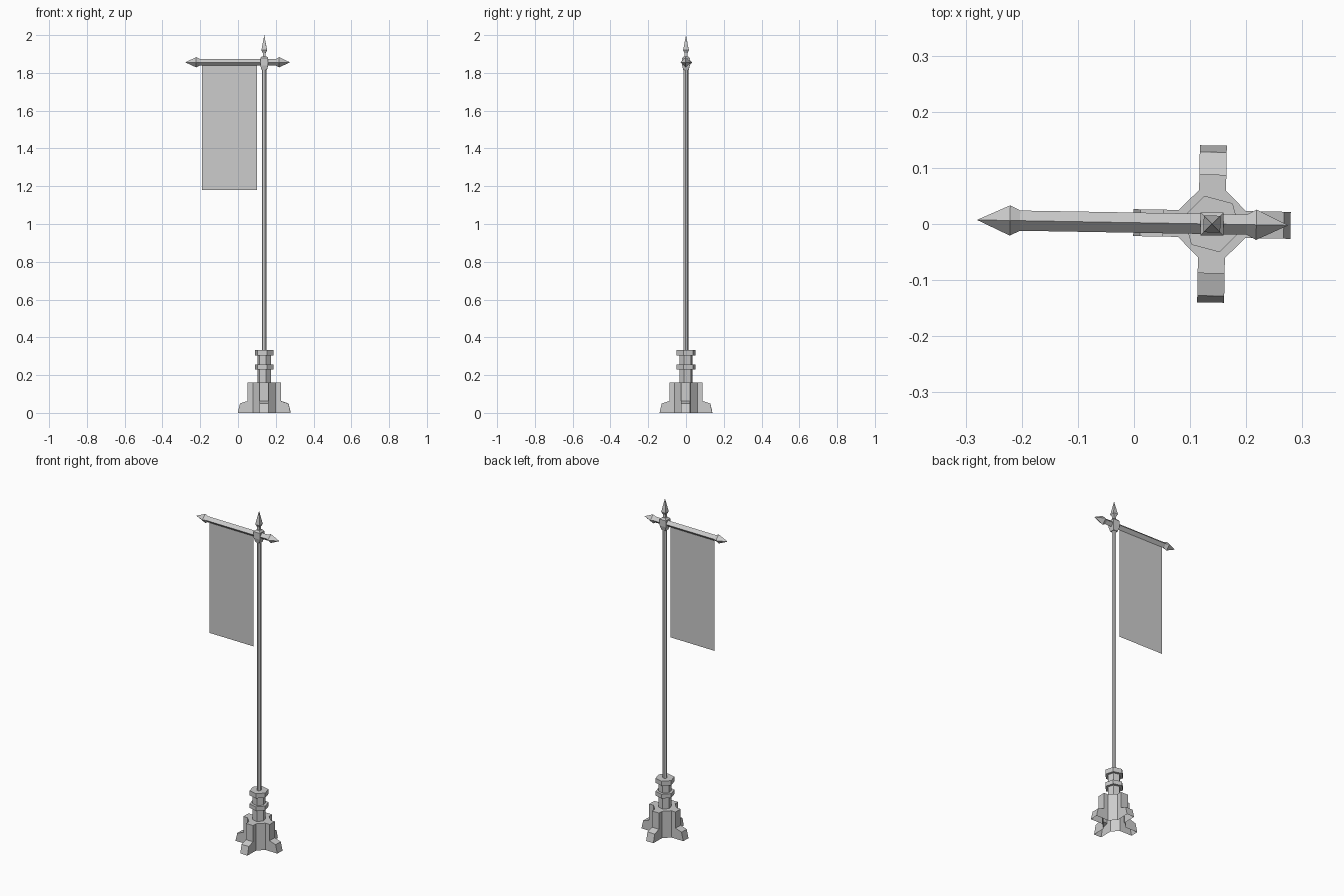
import bpy, bmesh, math
from mathutils import Matrix

cube = bpy.data.objects.get("Cube")
if cube:
    bpy.data.objects.remove(cube)

grey = bpy.data.materials.new("plain_grey")
grey.use_nodes = True
color = (0.6, 0.6, 0.6, 1)
grey.diffuse_color = color
grey.node_tree.nodes["Principled BSDF"].inputs["Base Color"].default_value = color

# The whole post stands off centre and is turned by one degree
PLACE = Matrix.Translation((0.139, 0, 0)) @ Matrix.Rotation(math.radians(-1), 4, 'Z')


def finish(name, bm, turn=Matrix()):
    bmesh.ops.recalc_face_normals(bm, faces=bm.faces)
    mesh = bpy.data.meshes.new(name)
    bm.to_mesh(mesh)
    bm.free()
    mesh.materials.append(grey)
    obj = bpy.data.objects.new(name, mesh)
    obj.matrix_world = PLACE @ turn
    bpy.context.collection.objects.link(obj)
    return obj


def lathe(name, profile, sides, start=0, turn=Matrix()):
    """Faceted solid from (radius, height) pairs; radius 0 makes a point."""
    bm = bmesh.new()
    rings = []
    for r, z in profile:
        count = sides if r else 1
        rings.append([bm.verts.new((r * math.cos(a), r * math.sin(a), z))
                      for a in (math.radians(start) + math.tau * i / sides for i in range(count))])
    for low, high in zip(rings, rings[1:]):
        for i in range(sides):
            j = (i + 1) % sides
            corners = [low[i % len(low)], low[j % len(low)], high[j % len(high)], high[i % len(high)]]
            bm.faces.new(list(dict.fromkeys(corners)))
    for ring in (rings[0], rings[-1]):
        if len(ring) > 2:
            bm.faces.new(ring)
    return finish(name, bm, turn)


# Base core: an open-bottomed block with chamfered corners
HALF, CORE, BLOCK_TOP = 0.024, 0.06, 0.16
bm = bmesh.new()
outline = []
for k in range(4):
    c, s = round(math.cos(k * math.pi / 2)), round(math.sin(k * math.pi / 2))
    outline += [(c * CORE - s * y, s * CORE + c * y) for y in (-HALF, HALF)]
low = [bm.verts.new((x, y, 0)) for x, y in outline]
high = [bm.verts.new((x, y, BLOCK_TOP)) for x, y in outline]
for i in range(1, 8, 2):
    j = (i + 1) % 8
    bm.faces.new((low[i], low[j], high[j], high[i]))
bm.faces.new(high)
finish("base_core", bm)

# Four buttress feet, open underneath
FOOT = [(CORE, 0), (0.14, 0), (0.128, 0.05), (0.088, 0.063), (0.088, BLOCK_TOP), (CORE, BLOCK_TOP)]
for k, side in enumerate(("left", "back", "right", "front")):
    bm = bmesh.new()
    a, b = ([bm.verts.new((x, y, z)) for x, z in FOOT] for y in (-HALF, HALF))
    bm.faces.new(a)
    bm.faces.new(b)
    for i in range(1, len(FOOT) - 1):
        bm.faces.new((a[i], a[i + 1], b[i + 1], b[i]))
    finish(side + "_foot", bm, Matrix.Rotation(k * math.pi / 2, 4, 'Z'))

# Six-sided column, collars and pole
lathe("column", [(0.036, BLOCK_TOP), (0.036, 0.31)], 6, -14)
for name, z0, z1 in (("lower_collar", 0.23, 0.255), ("upper_collar", 0.305, 0.333)):
    lathe(name, [(0.052, z0), (0.052, z1)], 6, -14)
lathe("pole", [(0.0125, 0.33), (0.0125, 1.85)], 6, -14)

# Square joint and finial spike
lathe("joint", [(0.02, 1.815), (0.029, 1.84), (0.029, 1.878), (0.017, 1.888)], 4, 45)
lathe("finial", [(0.01, 1.88), (0.01, 1.905), (0.021, 1.92), (0, 2.0)], 4, 45)

# Crossbar with a spearhead at each end
ALONG_X = Matrix.Translation((0, 0, 1.856)) @ Matrix.Rotation(math.pi / 2, 4, 'Y')
lathe("crossbar", [(0, -0.419), (0.027, -0.36), (0.018, -0.342),
                   (0.018, 0.062), (0.027, 0.079), (0, 0.136)], 4, 0, ALONG_X)

# Hanging cloth
bm = bmesh.new()
bm.faces.new([bm.verts.new((x, 0, z)) for x, z in
              ((-0.33, 1.18), (-0.038, 1.18), (-0.038, 1.85), (-0.33, 1.85))])
finish("banner", bm)
